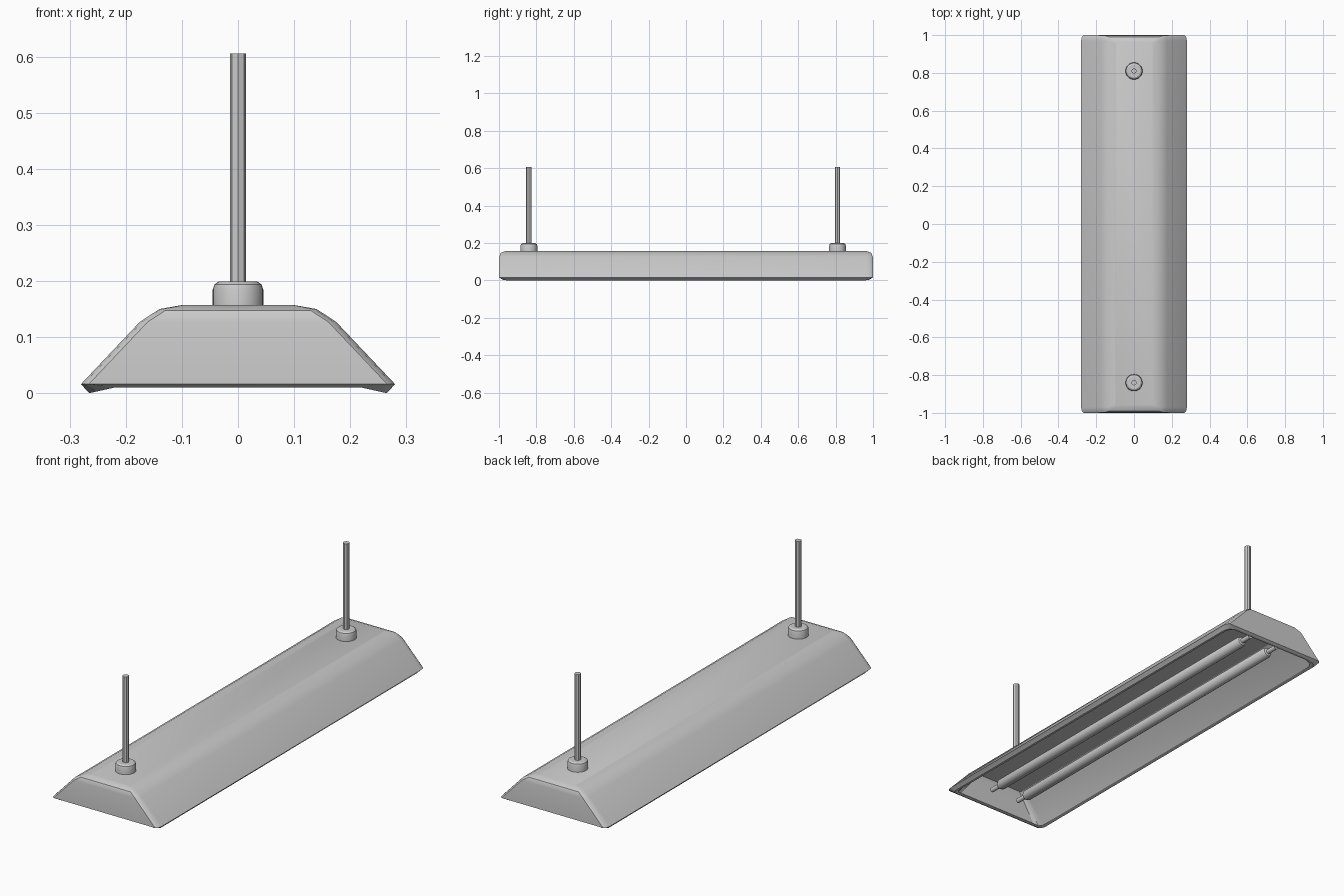
import bpy, bmesh, math

cube = bpy.data.objects.get("Cube")
if cube:
    bpy.data.objects.remove(cube, do_unlink=True)

grey = bpy.data.materials.new("light_grey_metal")
grey.use_nodes = True
GREY = (0.6, 0.6, 0.6, 1)
grey.diffuse_color = GREY
grey.node_tree.nodes["Principled BSDF"].inputs["Base Color"].default_value = GREY


def finish(name, bm, angle=30):
    bmesh.ops.recalc_face_normals(bm, faces=bm.faces)
    mesh = bpy.data.meshes.new(name)
    bm.to_mesh(mesh)
    bm.free()
    mesh.materials.append(grey)
    obj = bpy.data.objects.new(name, mesh)
    bpy.context.collection.objects.link(obj)
    bpy.ops.object.select_all(action="DESELECT")
    obj.select_set(True)
    bpy.context.view_layer.objects.active = obj
    bpy.ops.object.shade_smooth_by_angle(angle=math.radians(angle))
    return obj


def bridge(bm, rings):
    for a, b in zip(rings, rings[1:]):
        n = len(a)
        for i in range(n):
            j = (i + 1) % n
            bm.faces.new((a[i], a[j], b[j], b[i]))


def plan_ring(bm, hx, hy, z, dx, dy, lift):
    """Rounded rectangle; lift raises the two short ends."""
    quarter = [(hx, hy - dy, z), (hx - dx * 0.3, hy - dy * 0.3, z + lift * 0.3),
               (hx - dx, hy, z + lift)]
    pts = quarter + [(-x, y, h) for x, y, h in reversed(quarter)]
    pts += [(-x, -y, h) for x, y, h in pts]
    return [bm.verts.new(p) for p in pts]


# Open-bottomed housing: outer skin, rim and inner reflector
bm = bmesh.new()
levels = [
    # half width, half length, height, corner width, corner length, end lift
    (0.10, 0.965, 0.157, 0.010, 0.010, 0),
    (0.14, 0.990, 0.150, 0.010, 0.020, -0.003),
    (0.175, 0.999, 0.127, 0.014, 0.030, 0),
    (0.28, 1.000, 0.016, 0.014, 0.030, 0),
    (0.265, 0.988, 0.000, 0.045, 0.030, 0.010),
    (0.250, 0.975, 0.004, 0.035, 0.025, 0.008),
    (0.155, 0.965, 0.115, 0.014, 0.025, 0),
    (0.125, 0.955, 0.135, 0.010, 0.015, 0),
]
rings = [plan_ring(bm, *lv) for lv in levels]
bridge(bm, rings)
bm.faces.new(rings[0])
bm.faces.new(rings[-1])
finish("housing", bm)


def lathe(name, profile, sides, place, angle=30):
    """Solid of revolution from (radius, height) pairs; place maps to the scene."""
    bm = bmesh.new()
    rings = []
    for r, h in profile:
        rings.append([bm.verts.new(place(r * math.cos(t), r * math.sin(t), h))
                      for t in (math.tau * i / sides for i in range(sides))])
    bridge(bm, rings)
    bm.faces.new(rings[0])
    bm.faces.new(rings[-1])
    return finish(name, bm, angle)


# Mounting collars and hanging rods
collar = [(0.045, 0.15), (0.045, 0.185), (0.042, 0.194), (0.034, 0.199)]
rod = [(0.0145, 0.19), (0.0145, 0.605)]
for end, y0 in (("front", -0.84), ("back", 0.81)):
    def upright(a, b, h, y0=y0):
        return (a, b + y0, h)
    lathe(end + "_collar", collar, 24, upright)
    lathe(end + "_rod", rod, 8, upright)

# Lamp tubes with narrow end pins
half = [(0.011, 0.92), (0.011, 0.865), (0.020, 0.862), (0.025, 0.85)]
tube = [(r, -h) for r, h in half] + list(reversed(half))
for side, x0 in (("left", 0.077), ("right", -0.077)):
    def lying(a, b, h, x0=x0):
        return (a + x0, h, b + 0.055)
    lathe(side + "_tube", tube, 16, lying)
